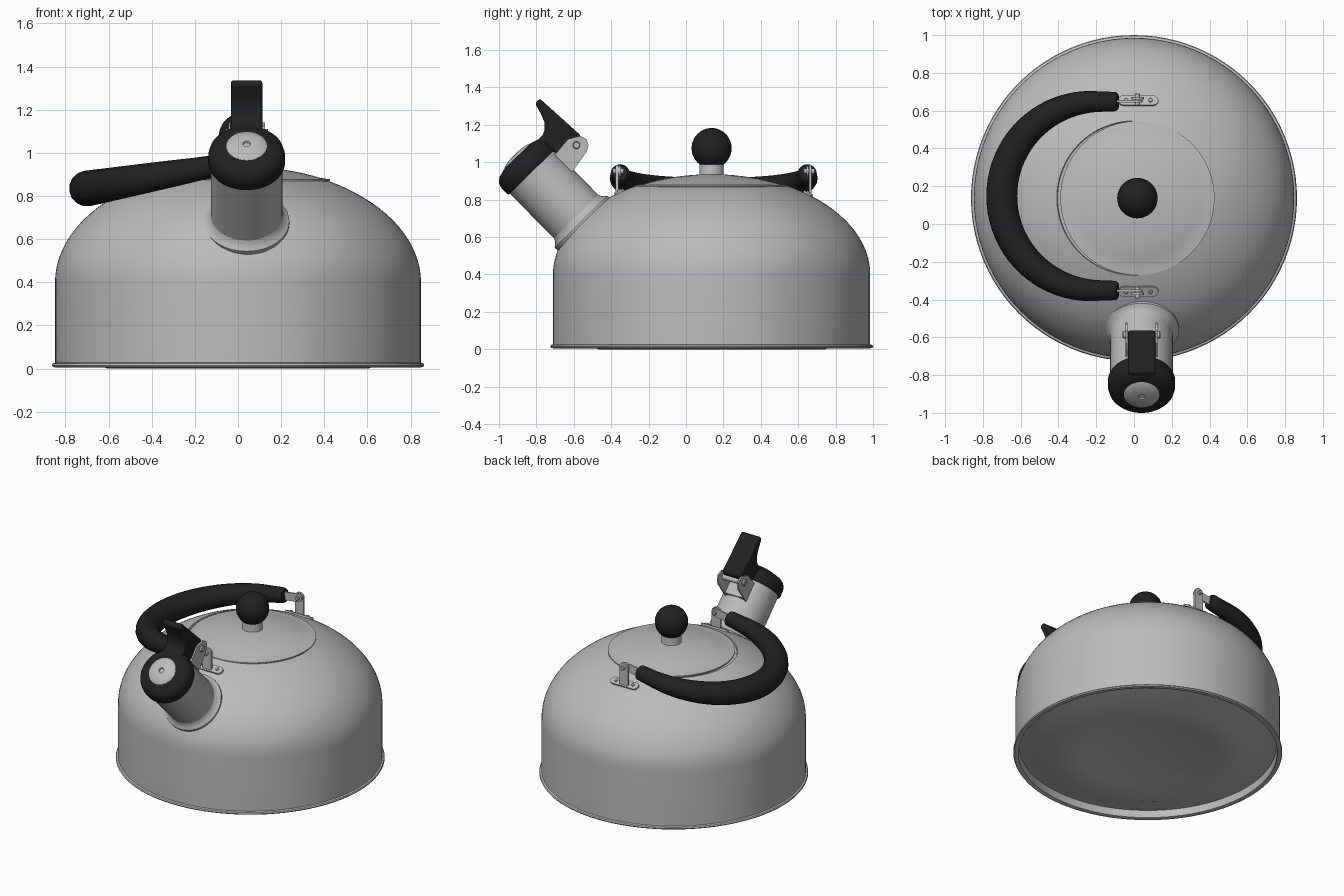
import bpy, bmesh, math
from mathutils import Matrix, Vector

cube = bpy.data.objects.get("Cube")
if cube:
    bpy.data.objects.remove(cube)


def material(name, value):
    m = bpy.data.materials.new(name)
    m.use_nodes = True
    col = (value, value, value, 1)
    m.diffuse_color = col
    m.node_tree.nodes["Principled BSDF"].inputs["Base Color"].default_value = col
    return m


STEEL = material("brushed_steel", 0.5)
BLACK = material("black_plastic", 0.015)
BODY_Y = 0.137
LID_X = 0.018


def finish(bm, name, mat, matrix, bevel=0.0, angle=35):
    bmesh.ops.recalc_face_normals(bm, faces=bm.faces)
    me = bpy.data.meshes.new(name)
    bm.to_mesh(me)
    bm.free()
    ob = bpy.data.objects.new(name, me)
    bpy.context.collection.objects.link(ob)
    me.materials.append(mat)
    ob.matrix_world = matrix
    if bevel:
        mod = ob.modifiers.new("soft_edges", "BEVEL")
        mod.width = bevel
        mod.segments = 3
    bpy.ops.object.select_all(action="DESELECT")
    ob.select_set(True)
    bpy.context.view_layer.objects.active = ob
    bpy.ops.object.shade_smooth_by_angle(angle=math.radians(angle))
    return ob


def lathe(name, profile, mat, matrix, steps=64):
    """Spin a (radius, height) profile around local z."""
    bm = bmesh.new()
    vs = [bm.verts.new((r, 0, z)) for r, z in profile]
    es = [bm.edges.new(pair) for pair in zip(vs, vs[1:])]
    bmesh.ops.spin(bm, geom=vs + es, cent=(0, 0, 0), axis=(0, 0, 1),
                   angle=math.tau, steps=steps, use_duplicate=False)
    bmesh.ops.remove_doubles(bm, verts=bm.verts, dist=1e-5)
    return finish(bm, name, mat, matrix)


def slab(name, outline, thick, mat, matrix, bevel=0.0):
    """Extrude a local yz outline symmetrically along local x."""
    bm = bmesh.new()
    face = bm.faces.new([bm.verts.new((-thick / 2, y, z)) for y, z in outline])
    ext = bmesh.ops.extrude_face_region(bm, geom=[face])
    moved = [g for g in ext["geom"] if isinstance(g, bmesh.types.BMVert)]
    bmesh.ops.translate(bm, verts=moved, vec=(thick, 0, 0))
    return finish(bm, name, mat, matrix, bevel)


def capsule(half, radius, cy=0, cz=0):
    """Round-ended strip outline running along local y."""
    pts = []
    for side in (1, -1):
        for i in range(9):
            a = -math.pi / 2 + math.pi * i / 8
            pts.append((cy + side * (half + radius * math.cos(a)),
                        cz + side * radius * math.sin(a)))
    return pts


def rod(name, radius, length, mat, matrix):
    half = length / 2
    e = radius * 0.2
    return lathe(name, [(0, -half), (radius - e, -half), (radius, e - half),
                        (radius, half - e), (radius - e, half), (0, half)], mat, matrix, 24)


T = Matrix.Translation


def turn(axis, degrees):
    return Matrix.Rotation(math.radians(degrees), 4, axis)


# Body: base pan, straight wall and elliptical dome
WALL, SHOULDER, RISE = 0.848, 0.40, 0.54


def dome(r):
    return SHOULDER + RISE * math.sqrt(max(0, 1 - (r / WALL) ** 2))


underside = [(0, 0.025), (0.36, 0.025), (0.44, 0), (0.605, 0), (0.745, 0.05),
             (0.825, 0.06), (0.83, 0.01), (0.845, 0.005), (0.859, 0.008),
             (0.863, 0.015), (0.859, 0.023), (WALL, 0.027)]
arc = [math.pi / 2 * i / 32 for i in range(33)]
shell = [(WALL * math.cos(a), SHOULDER + RISE * math.sin(a)) for a in arc]
LID_R = 0.405
shell = [p for p in shell if p[0] > LID_R + 0.01]
seam = [(LID_R + 0.004, dome(LID_R + 0.004)), (LID_R, dome(LID_R) - 0.012), (0, dome(LID_R) - 0.012)]
lathe("kettle_body", underside + shell + seam, STEEL, T((0, BODY_Y, 0)), 96)

# Lid with knob
lid_spot = T((LID_X, BODY_Y, 0))
lid_z = dome(LID_R)
lid_profile = [(LID_R - 0.005, lid_z - 0.012), (LID_R + 0.003, lid_z - 0.004),
               (LID_R + 0.003, lid_z + 0.003), (LID_R - 0.005, lid_z + 0.004)]
lid_profile += [(LID_R * k / 10, dome(LID_R * k / 10) - 0.004) for k in range(9, -1, -1)]
lathe("lid", lid_profile, STEEL, lid_spot, 96)
lathe("knob_stem", [(0.068, 0.92), (0.064, 0.94), (0.064, 1.0), (0, 1.0)], STEEL, lid_spot, 48)
ball = [(0.107 * math.sin(math.pi * i / 24), -0.108 * math.cos(math.pi * i / 24))
        for i in range(25)]
lathe("knob", ball, BLACK, T((LID_X, BODY_Y, 1.075)), 48)

# Spout, in a frame whose z runs out along the spout axis from the cap seat
spout = T((0.04, -0.823, 0.949)) @ turn("X", 44.5)
lathe("spout_tube", [(0.166, -0.52), (0.166, 0.01), (0, 0.01)], STEEL, spout)
lathe("spout_flange", [(0.16, -0.46), (0.19, -0.43), (0.198, -0.385), (0.198, -0.374),
                       (0.188, -0.366), (0.175, -0.355), (0.166, -0.335)], STEEL, spout)
lathe("spout_cap", [(0.16, 0), (0.174, 0), (0.178, 0.01), (0.178, 0.05), (0.172, 0.075),
                    (0.16, 0.09), (0.143, 0.102), (0.1, 0.114), (0, 0.114)], BLACK, spout)
lathe("whistle_disc", [(0.094, 0.105), (0.094, 0.115), (0.085, 0.121), (0.05, 0.129),
                       (0.018, 0.131), (0.015, 0.122), (0, 0.122)], STEEL, spout, 48)

# Thumb lever hinged on top of the spout
lever = [(0.268, 0.25), (0.304, 0.25), (0.322, -0.045), (0.29, -0.06), (0.17, -0.03),
         (0.15, 0.01), (0.1, 0.05), (0.1, 0.105), (0.14, 0.1), (0.175, 0.1),
         (0.205, 0.112), (0.232, 0.14), (0.25, 0.185)]
slab("thumb_lever", lever, 0.145, BLACK, spout, 0.012)
hinge = [(0.15, -0.02), (0.15, -0.15), (0.175, -0.147), (0.285, -0.128), (0.315, -0.11),
         (0.33, -0.08), (0.32, -0.045), (0.26, -0.01)]
for side, label in ((1, "left"), (-1, "right")):
    slab(label + "_hinge_plate", hinge, 0.01, STEEL, spout @ T((0.079 * side, 0, 0)))
rod("hinge_pin", 0.02, 0.2, STEEL, spout @ T((0, 0.269, -0.065)) @ turn("Y", 90))
slab("hinge_bridge", [(0.15, -0.02), (0.15, -0.145), (0.175, -0.14), (0.175, -0.02)],
     0.16, STEEL, spout)

# Carrying handle: tapered half hoop folded down to the right
HOOP_Y, HOOP_R, END_X, SLOPE = 0.148, 0.5, -0.2, 0.175
curve = bpy.data.curves.new("handle", "CURVE")
curve.dimensions = "3D"
curve.bevel_depth = 1.0
curve.bevel_resolution = 6
curve.use_fill_caps = True
path = [(-0.085, HOOP_R, 0.040), (-0.09, HOOP_R, 0.047), (-0.1, HOOP_R, 0.051),
        (-0.15, HOOP_R, 0.053)]
for i in range(41):
    a = math.pi * i / 40
    path.append((END_X - HOOP_R * math.sin(a), HOOP_R * math.cos(a),
                 0.055 + 0.028 * math.sin(a) ** 0.9))
path += [(x, -y, r) for x, y, r in reversed(path[:4])]
spline = curve.splines.new("POLY")
spline.points.add(len(path) - 1)
for point, (x, y, r) in zip(spline.points, path):
    point.co = (x, y + HOOP_Y, 0.942 + SLOPE * (x + 0.085), 1)
    point.radius = r
hoop = bpy.data.objects.new("carrying_handle", curve)
bpy.context.collection.objects.link(hoop)
curve.materials.append(BLACK)
bpy.ops.object.select_all(action="DESELECT")
hoop.select_set(True)
bpy.context.view_layer.objects.active = hoop
bpy.ops.object.convert(target="MESH")
bpy.ops.object.shade_smooth_by_angle(angle=math.radians(40))

# Handle mounts at the back and front: foot strip, upright, tongue and pin
PIVOT_Z = 0.952
for side, label in ((1, "back"), (-1, "front")):
    y = HOOP_Y + side * 0.505
    foot_z = dome(abs(y - BODY_Y)) + 0.004
    # Local x becomes up, local y runs along the handle direction
    flat = T((LID_X + 0.005, y, foot_z)) @ turn("X", -26 * side) @ turn("Y", -90)
    flat = flat @ turn("X", 90)
    slab(label + "_mount_foot", capsule(0.078, 0.028), 0.012, STEEL,
         T((LID_X + 0.005, y, foot_z)) @ turn("X", -26 * side) @ turn("Z", 90) @ turn("Y", 90))
    for dx in (-0.065, 0.065):
        rod(label + "_mount_rivet", 0.011, 0.02, STEEL,
            T((LID_X + 0.005 + dx, y, foot_z + 0.004)) @ turn("X", -26 * side))
    upright = [(-0.034, foot_z - 0.02), (0.034, foot_z - 0.02)]
    upright += [(0.034 * math.cos(a), PIVOT_Z + 0.034 * math.sin(a))
                for a in (math.pi * i / 10 for i in range(11))]
    slab(label + "_mount_upright", upright, 0.014, STEEL,
         T((LID_X, y + 0.012 * side, 0)) @ turn("Z", 90))
    slab(label + "_handle_tongue", capsule(0.06, 0.028), 0.012, STEEL,
         T((LID_X - 0.06, y - 0.003 * side, PIVOT_Z - 0.008)) @ turn("Y", -8) @ turn("Z", 90))
    rod(label + "_pivot_pin", 0.014, 0.062, STEEL,
        T((LID_X, y + 0.006 * side, PIVOT_Z)) @ turn("X", 90))
